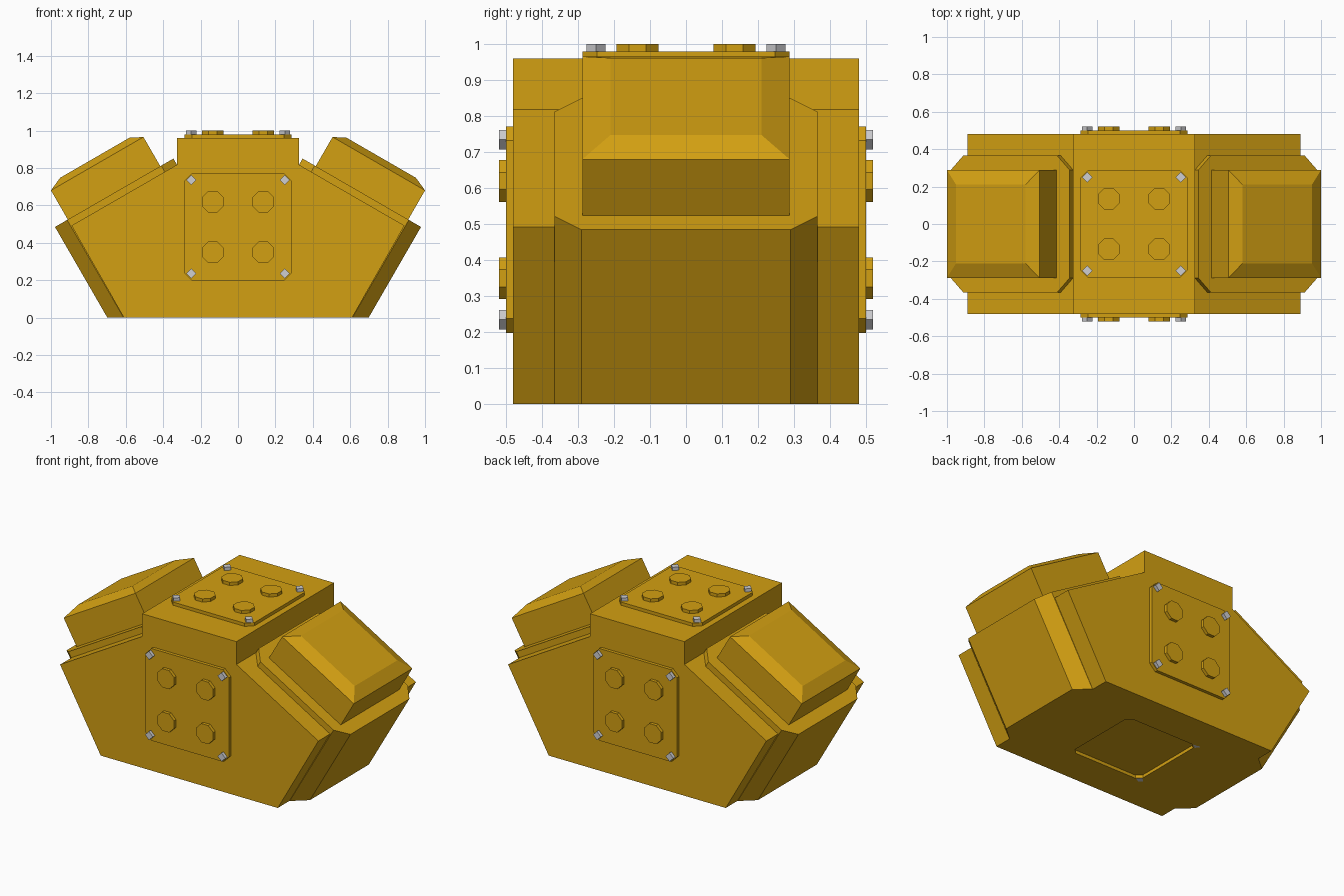
import bpy, bmesh
from math import pi, radians, tan
from mathutils import Matrix

cube = bpy.data.objects.get("Cube")
if cube:
    bpy.data.objects.remove(cube, do_unlink=True)


def material(name, rgb):
    m = bpy.data.materials.new(name)
    m.use_nodes = True
    color = (*rgb, 1)
    m.diffuse_color = color
    m.node_tree.nodes["Principled BSDF"].inputs["Base Color"].default_value = color
    return m


YELLOW = material("machine yellow", (0.65, 0.35, 0.006))
STEEL = material("bolt steel", (0.62, 0.62, 0.64))


def loft(name, rings, frame, mat):
    """Closed solid through rings of equal point count, capped at both ends."""
    bm = bmesh.new()
    loops = [[bm.verts.new(p) for p in ring] for ring in rings]
    n = len(loops[0])
    for a, b in zip(loops, loops[1:]):
        for i in range(n):
            j = (i + 1) % n
            bm.faces.new((a[i], a[j], b[j], b[i]))
    bm.faces.new(loops[0])
    bm.faces.new(loops[-1])
    bm.transform(frame)
    bmesh.ops.recalc_face_normals(bm, faces=bm.faces)
    mesh = bpy.data.meshes.new(name)
    bm.to_mesh(mesh)
    bm.free()
    mesh.materials.append(mat)
    ob = bpy.data.objects.new(name, mesh)
    bpy.context.collection.objects.link(ob)
    return ob


def prism(name, outline, z0, z1, frame, mat):
    return loft(name, [[(x, y, z) for x, y in outline] for z in (z0, z1)], frame, mat)


def octagon(x0, x1, y, cut):
    """Rectangle with its four corners cut off."""
    return [(x0 + cut, -y), (x1 - cut, -y), (x1, cut - y), (x1, y - cut),
            (x1 - cut, y), (x0 + cut, y), (x0, y - cut), (x0, cut - y)]


def diamond(x, y, r):
    return [(x - r, y), (x, y - r), (x + r, y), (x, y + r)]


def rect(x0, x1, y, z):
    return [(x0, -y, z), (x1, -y, z), (x1, y, z), (x0, y, z)]


CORNERS = [(i, j) for i in (-1, 1) for j in (-1, 1)]
HALF_DEPTH = 0.48
TOP = 0.96
upright = Matrix.Rotation(pi / 2, 4, "X")

# Hull with sloping shoulders and a raised centre block
half = [(0.61, 0), (0.89, 0.492), (0.325, 0.818), (0.325, TOP)]
outline = half + [(-x, z) for x, z in reversed(half)]
hull = prism("hull", outline, -HALF_DEPTH, HALF_DEPTH, upright, YELLOW)
bodies = [hull]

# Angled flanges reaching to the ground, each with a bevelled pod
tilt = radians(30)
for side, turn in (("left", 0), ("right", pi)):
    frame = Matrix.Rotation(turn, 4, "Z") @ Matrix.Rotation(tilt, 4, "Y")
    ring = octagon(-0.126, 0.605, 0.365, 0.075)
    foot = [(t, y, t * tan(tilt)) for t, y in ring]
    collar = [(t, y, 0.909) for t, y in ring]
    bodies.append(loft(side + "_flange", [foot, collar], frame, YELLOW))
    loft(side + "_pod", [rect(-0.045, 0.526, 0.288, 0.9),
                         rect(-0.045, 0.526, 0.288, 1.089),
                         rect(0.022, 0.45, 0.21, 1.123)], frame, YELLOW)

# Recess in the underside
cutter = prism("recess_cutter", octagon(-0.25, 0.25, 0.25, 0.03),
               -0.1, 0.02, Matrix(), YELLOW)
cutter.hide_render = True
cutter.hide_viewport = True
for ob in bodies:
    mod = ob.modifiers.new("recess", "BOOLEAN")
    mod.operation = "DIFFERENCE"
    mod.solver = "EXACT"
    mod.object = cutter
bpy.context.view_layer.update()
graph = bpy.context.evaluated_depsgraph_get()
for ob in bodies:
    cut_mesh = bpy.data.meshes.new_from_object(ob.evaluated_get(graph))
    ob.modifiers.clear()
    ob.data = cut_mesh
bpy.data.objects.remove(cutter, do_unlink=True)


def bolts(name, z0, z1, frame):
    for k, (i, j) in enumerate(CORNERS):
        prism(f"{name}_bolt_{k + 1}", diamond(0.25 * i, 0.25 * j, 0.027),
              z0, z1, frame, STEEL)


# Bolted access panels with four round studs
panels = {
    "front": Matrix.Translation((0, -HALF_DEPTH, 0.485)) @ upright,
    "back": Matrix.Translation((0, HALF_DEPTH, 0.485)) @ Matrix.Rotation(-pi / 2, 4, "X"),
    "top": Matrix.Translation((0, 0, TOP)),
}
for name, frame in panels.items():
    prism(name + "_panel", octagon(-0.287, 0.287, 0.287, 0.04), -0.01, 0.02, frame, YELLOW)
    for k, (i, j) in enumerate(CORNERS):
        place = frame @ Matrix.Translation((0.135 * i, 0.135 * j, 0))
        prism(f"{name}_stud_{k + 1}", octagon(-0.058, 0.058, 0.058, 0.034),
              0, 0.04, place, YELLOW)
    bolts(name, 0, 0.04, frame)
bolts("underside", 0, 0.03, Matrix())
